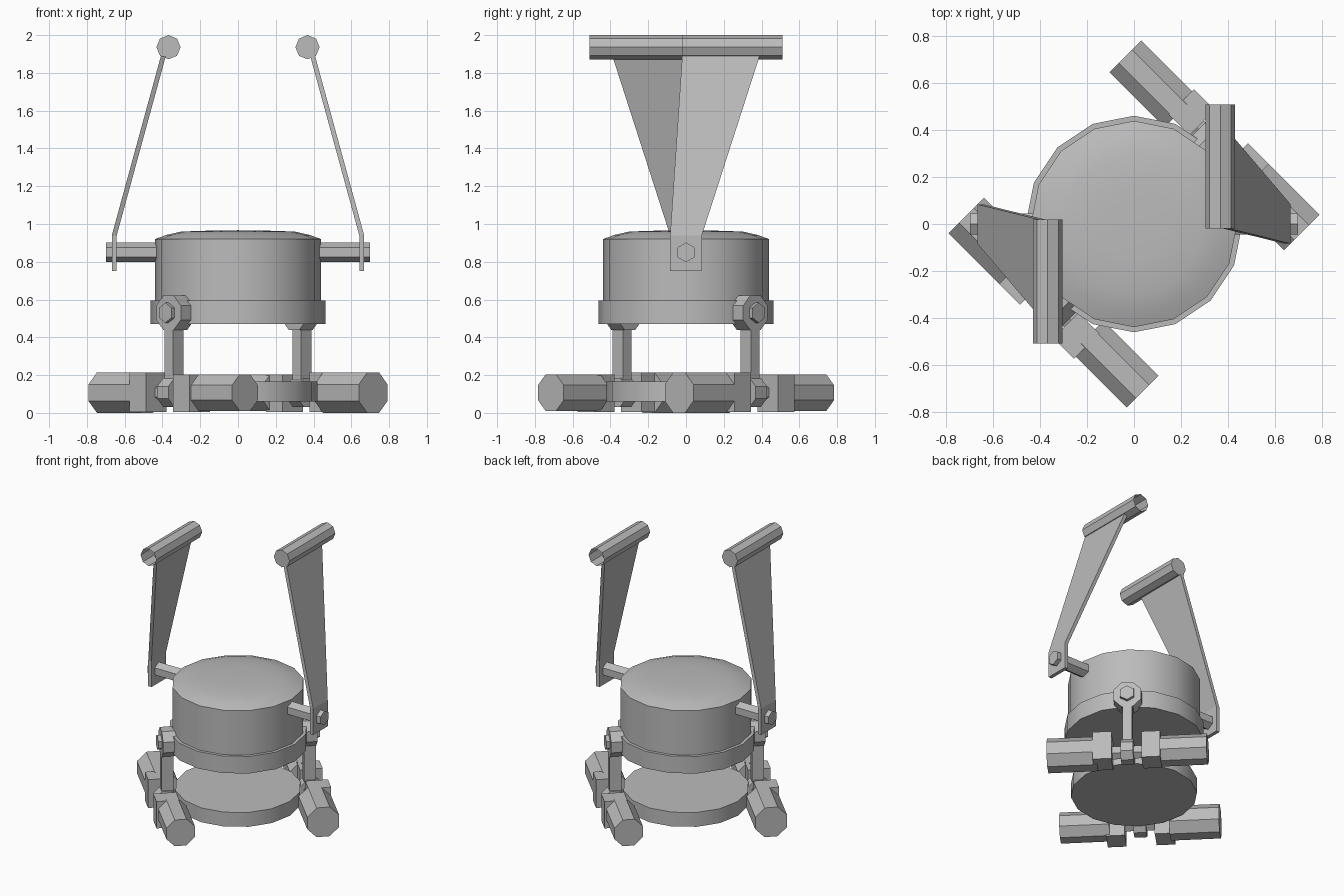
import bpy, bmesh, math
from mathutils import Matrix, Vector

cube = bpy.data.objects.get("Cube")
if cube:
    bpy.data.objects.remove(cube, do_unlink=True)

COLOR = (0.5, 0.5, 0.5, 1.0)
steel = bpy.data.materials.new("grey_steel")
steel.use_nodes = True
steel.diffuse_color = COLOR
steel.node_tree.nodes["Principled BSDF"].inputs["Base Color"].default_value = COLOR


def finish(name, bm, turn=0.0, smooth=False):
    """Turn the mesh about the vertical axis and make it an object."""
    bm.transform(Matrix.Rotation(math.radians(turn), 4, 'Z'))
    bmesh.ops.recalc_face_normals(bm, faces=bm.faces)
    mesh = bpy.data.meshes.new(name)
    bm.to_mesh(mesh)
    bm.free()
    mesh.materials.append(steel)
    obj = bpy.data.objects.new(name, mesh)
    bpy.context.collection.objects.link(obj)
    if smooth:
        bpy.ops.object.select_all(action='DESELECT')
        obj.select_set(True)
        bpy.context.view_layer.objects.active = obj
        bpy.ops.object.shade_smooth_by_angle(angle=math.radians(30))
    return obj


def lathe(name, profile, sides):
    """Revolve (radius, height) points; zero radius closes the shape."""
    bm = bmesh.new()
    verts = [bm.verts.new((r, 0, z)) for r, z in profile]
    edges = [bm.edges.new(pair) for pair in zip(verts, verts[1:])]
    bmesh.ops.spin(bm, geom=verts + edges, cent=(0, 0, 0), axis=(0, 0, 1),
                   angle=math.tau, steps=sides, use_merge=True)
    bmesh.ops.remove_doubles(bm, verts=bm.verts, dist=0.0005)
    return finish(name, bm, smooth=True)


def rod(name, start, end, apothem, sides, turn, roll=0.5, open_end=False):
    """Prism between two points; roll is counted in side steps."""
    bm = bmesh.new()
    a, b = Vector(start), Vector(end)
    axis = (b - a).normalized()
    across = axis.cross(Vector((0, 0, 1)))
    radius = apothem / math.cos(math.pi / sides)
    rings = []
    for centre in (a, b):
        ring = []
        for i in range(sides):
            ang = (i + roll) * math.tau / sides
            offset = Vector((0, 0, math.cos(ang))) + across * math.sin(ang)
            ring.append(bm.verts.new(centre + radius * offset))
        rings.append(ring)
    for i in range(sides):
        j = (i + 1) % sides
        bm.faces.new((rings[0][i], rings[0][j], rings[1][j], rings[1][i]))
    bm.faces.new(rings[0])
    if not open_end:
        bm.faces.new(rings[1])
    return finish(name, bm, turn)


def box(name, low, high, turn):
    bm = bmesh.new()
    bmesh.ops.create_cube(bm, size=1)
    low, high = Vector(low), Vector(high)
    for v in bm.verts:
        v.co = Vector([l + (h - l) * (c + 0.5) for l, h, c in zip(low, high, v.co)])
    return finish(name, bm, turn)


def handle_plate(name, turn):
    """Upright foot that bends inward and widens toward the grip."""
    bm = bmesh.new()
    rows = [(0.655, 0.75, -0.084, 0.084),
            (0.655, 0.94, -0.084, 0.084),
            (0.395, 1.89, -0.02, 0.39)]
    loops = []
    for x, z, y0, y1 in rows:
        loops.append([bm.verts.new((x + dx, y, z)) for dx, y in
                      ((-0.013, y0), (0.013, y0), (0.013, y1), (-0.013, y1))])
    for lo, hi in zip(loops, loops[1:]):
        for i in range(4):
            j = (i + 1) % 4
            bm.faces.new((lo[i], lo[j], hi[j], hi[i]))
    bm.faces.new(loops[0])
    bm.faces.new(loops[-1])
    return finish(name, bm, turn)


# Drum with a domed lid and a wider lower band, and the disc hung below it
lathe("drum", [(0, 0.55), (0.44, 0.55), (0.44, 0.92), (0.38, 0.942),
               (0.3, 0.96), (0.15, 0.965), (0, 0.967)], 16)
lathe("drum_band", [(0, 0.47), (0.462, 0.47), (0.462, 0.595), (0, 0.595)], 16)
lathe("lower_disc", [(0, 0.06), (0.42, 0.06), (0.42, 0.165), (0, 0.165)], 16)

# Side handles on stub axles
for side, turn in (("left", 0), ("right", 180)):
    rod(side + "_axle", (0.38, 0, 0.85), (0.7, 0, 0.85), 0.045, 6, turn, roll=0)
    handle_plate(side + "_handle_plate", turn)
    rod(side + "_grip", (0.368, -0.02, 1.936), (0.368, 0.51, 1.936),
        0.059, 8, turn, roll=0, open_end=True)

# Roller carriages: local x runs along the rollers, local -y points outward
for side, turn in (("front", -45), ("back", 135)):
    # Hanging link with its upper pivot
    rod(side + "_link_eye", (0, -0.42, 0.53), (0, -0.52, 0.53), 0.092, 8, turn)
    rod(side + "_link_bolt", (0, -0.5, 0.53), (0, -0.545, 0.53), 0.046, 6, turn, roll=0)
    box(side + "_link", (-0.032, -0.52, 0.11), (0.032, -0.44, 0.5), turn)
    rod(side + "_link_foot", (-0.042, -0.485, 0.108), (0.042, -0.485, 0.108),
        0.078, 8, turn)
    # Cross shaft, bearing blocks and rollers
    rod(side + "_shaft", (-0.3, -0.48, 0.108), (0.3, -0.48, 0.108), 0.042, 6, turn, roll=0)
    for sign, tag, apothem in ((-1, "large", 0.107), (1, "small", 0.096)):
        ends = sorted((sign * 0.1, sign * 0.225))
        box(f"{side}_{tag}_block", (ends[0], -0.588, 0.006),
            (ends[1], -0.435, 0.106 + apothem), turn)
        rod(f"{side}_{tag}_roller", (sign * 0.2, -0.48, 0.107),
            (sign * 0.532, -0.48, 0.107), apothem, 8, turn)
